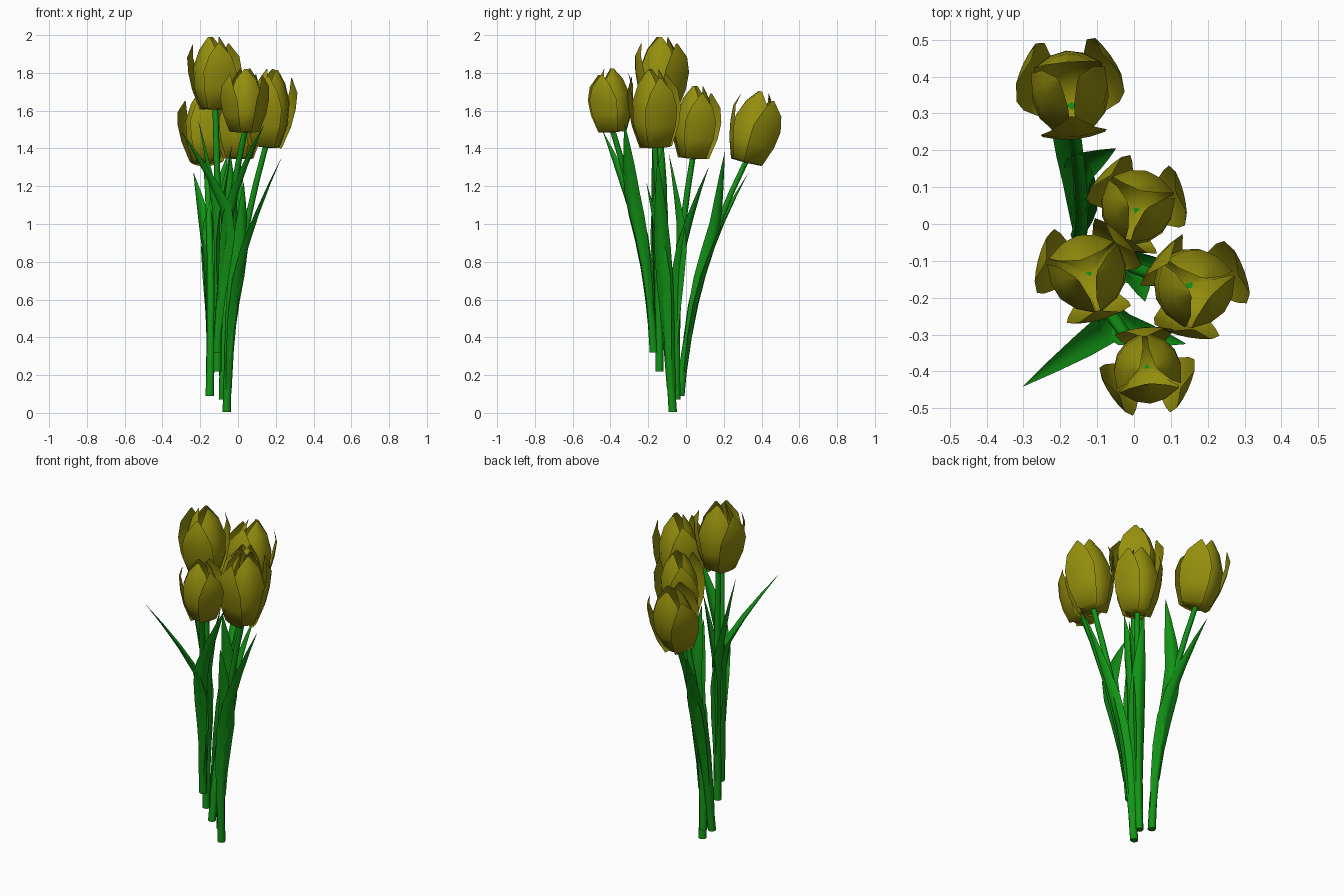
import bpy, math
from mathutils import Vector, Matrix

if "Cube" in bpy.data.objects:
    bpy.data.objects.remove(bpy.data.objects["Cube"])


def material(name, rgb):
    m = bpy.data.materials.new(name)
    m.diffuse_color = (*rgb, 1)
    m.use_nodes = True
    m.node_tree.nodes["Principled BSDF"].inputs["Base Color"].default_value = m.diffuse_color
    return m


YELLOW = material("petal_yellow", (0.30, 0.275, 0.004))
GREEN = material("stem_green", (0.006, 0.30, 0.008))


def grid_mesh(name, rows, mat, closed=False):
    """Skin a list of equally long point rows; closed makes a capped tube."""
    n = len(rows[0])
    verts = [p for row in rows for p in row]
    faces = []
    for i in range(len(rows) - 1):
        for j in range(n if closed else n - 1):
            k = (j + 1) % n
            faces.append((i * n + j, i * n + k, (i + 1) * n + k, (i + 1) * n + j))
    if closed:
        faces.append(tuple(reversed(range(n))))
        faces.append(tuple(range(len(verts) - n, len(verts))))
    me = bpy.data.meshes.new(name)
    me.from_pydata(verts, [], faces)
    me.materials.append(mat)
    for p in me.polygons:
        p.use_smooth = len(p.vertices) == 4
    ob = bpy.data.objects.new(name, me)
    bpy.context.collection.objects.link(ob)
    return ob


def through(a, m, b, t):
    """Parabola passing through a, m (at t = 0.5) and b."""
    c = 2 * m - (a + b) / 2
    return a * (1 - t) ** 2 + c * 2 * t * (1 - t) + b * t * t


# petal rows: height, distance from the axis, half width
INNER = [(0, .004, .008), (.008, .072, .06), (.12, .103, .092),
         (.23, .103, .092), (.32, .072, .062), (.385, .032, .008)]
OUTER = [(0, .008, .012), (.004, .08, .06), (.11, .116, .085),
         (.20, .132, .09), (.28, .136, .062), (.35, .112, .006)]


def petal(name, profile, bend, angle, frame, scale, girth):
    rot = Matrix.Rotation(angle, 4, 'Z')
    rows = []
    for h, r, w in profile:
        row = []
        for s in (-1, -.5, 0, .5, 1):
            y = s * w
            x = r - bend * y * y / (2 * max(r, .06))
            row.append(frame @ (rot @ Vector((x * girth, y * girth, h * scale))))
        rows.append(row)
    grid_mesh(name, rows, YELLOW)


def head(name, base, tilt, turn, scale, girth):
    q = Vector((0, 0, 1)).rotation_difference(Vector((*tilt, 1)))
    frame = Matrix.Translation(base) @ q.to_matrix().to_4x4()
    for i in range(3):
        a = math.radians(turn + 120 * i)
        petal(name + "_outer_petal", OUTER, .45, a, frame, scale, girth)
        petal(name + "_inner_petal", INNER, 1.0, a + math.pi / 3, frame, scale, girth)


def stem(name, a, m, b):
    rows = []
    for i in range(9):
        t = i / 8
        c, r = through(a, m, b, t), .022 - .007 * t
        rows.append([c + Vector((r * math.cos(k * math.pi / 4),
                                 r * math.sin(k * math.pi / 4), 0)) for k in range(8)])
    grid_mesh(name, rows, GREEN, True)


# leaf rows: position along leaf, half width, fold depth
LEAF = [(0, .024, .026), (.17, .029, .036), (.33, .038, .044), (.48, .045, .044),
        (.62, .044, .034), (.76, .034, .02), (.89, .018, .009), (1, .001, .0)]


def leaf(name, a, m, b, tip, start):
    z0 = a.z + start
    flat = Vector((tip.x - m.x, tip.y - m.y, 0)).normalized()
    side = Vector((-flat.y, flat.x, 0))
    split = .55
    # the leaf hugs the stem, then leaves it towards its tip
    at = lambda z: through(a, m, b, (z - a.z) / (b.z - a.z))
    off = tip - at(tip.z)
    rows = []
    for t, w, d in LEAF:
        z = z0 + (tip.z - z0) * t
        k = max(0, (t - split) / (1 - split)) ** 1.25
        c = at(z) + off * k + flat * .024 * (1 - k)
        rows.append([c + side * (s * w) - flat * (d * s * s) for s in (-1, -.55, 0, .55, 1)])
    grid_mesh(name, rows, GREEN)


# stem base, middle, top; head tilt, turn, height and girth; two leaf tips
TULIPS = {
    "back": ((-.15, -.03, .09), (-.145, .08, .72), (-.168, .315, 1.325),
             (-.03, .25), 35, 1.0, 1.0, (-.235, .33, 1.27), (-.05, .205, 1.38)),
    "middle": ((-.08, -.05, .07), (-.055, -.04, .72), (.005, .035, 1.345),
               (.02, .07), 15, 1.0, .94, (.03, .12, 1.30), (-.04, -.09, 1.37)),
    "tall": ((-.11, -.14, .22), (-.105, -.14, .9), (-.12, -.135, 1.605),
             (-.03, .02), 45, 1.0, 1.0, (-.21, -.17, 1.55), (-.03, -.12, 1.42)),
    "right": ((-.06, -.07, .005), (-.005, -.115, .7), (.145, -.165, 1.405),
              (.09, -.03), 20, 1.08, 1.0, (.23, -.15, 1.35), (.03, -.21, 1.22)),
    "front": ((-.11, -.17, .32), (-.065, -.24, .9), (.035, -.385, 1.485),
              (.01, -.06), 95, .88, .88, (-.30, -.44, 1.49), (.14, -.325, 1.53)),
}

for key, (a, m, b, tilt, turn, scale, girth, tip1, tip2) in TULIPS.items():
    a, m, b = Vector(a), Vector(m), Vector(b)
    stem(key + "_stem", a, m, b)
    head(key + "_tulip", b, tilt, turn, scale, girth)
    leaf(key + "_leaf_low", a, m, b, Vector(tip1), .12)
    leaf(key + "_leaf_high", a, m, b, Vector(tip2), .28)
